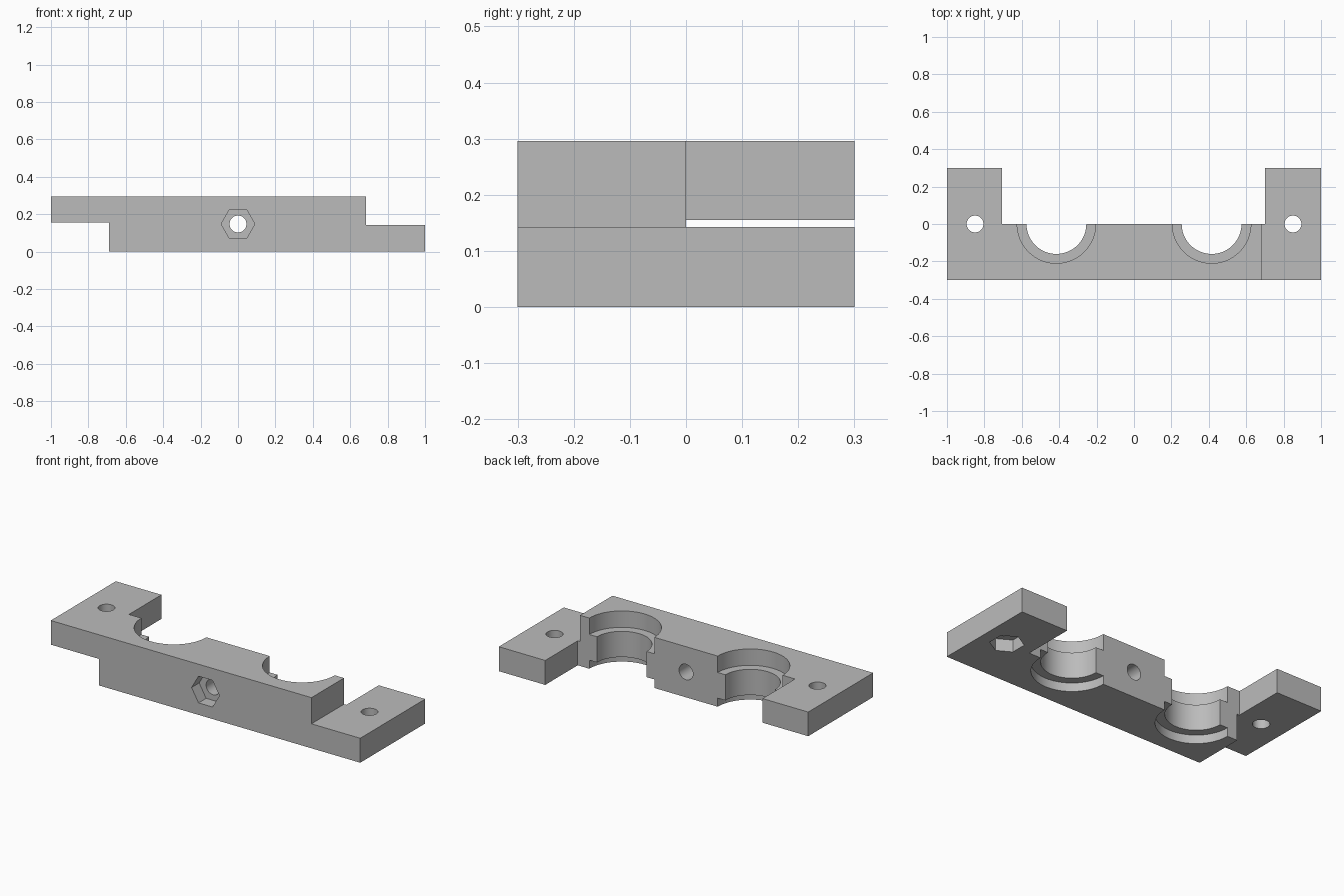
import bpy, bmesh, math
from mathutils import Matrix, Vector

cube = bpy.data.objects.get("Cube")
if cube:
    bpy.data.objects.remove(cube, do_unlink=True)

grey = bpy.data.materials.new("plain_grey")
grey.use_nodes = True
grey.diffuse_color = (0.5, 0.5, 0.5, 1)
grey.node_tree.nodes["Principled BSDF"].inputs["Base Color"].default_value = (0.5, 0.5, 0.5, 1)

TOP = 0.296          # full height
HALF_DEPTH = 0.3
MID = 0.148          # height of the clamp bolt
BORE_X = 0.415
EAR_X = 0.85
HOLE_R = 0.045
NUT_R = 0.09
NUT_DEPTH = 0.07


def make_object(name, bm):
    bmesh.ops.recalc_face_normals(bm, faces=bm.faces)
    mesh = bpy.data.meshes.new(name)
    bm.to_mesh(mesh)
    bm.free()
    mesh.materials.append(grey)
    obj = bpy.data.objects.new(name, mesh)
    bpy.context.collection.objects.link(obj)
    return obj


def extrude_profile(name, points, y0, y1):
    """Extrude an (x, z) outline along y."""
    bm = bmesh.new()
    face = bm.faces.new([bm.verts.new((x, y0, z)) for x, z in points])
    moved = bmesh.ops.extrude_face_region(bm, geom=[face])["geom"]
    verts = [v for v in moved if isinstance(v, bmesh.types.BMVert)]
    bmesh.ops.translate(bm, verts=verts, vec=(0, y1 - y0, 0))
    return make_object(name, bm)


def rod(start, end, radius, sides=64, turn=0):
    """Prism between two points, used as a drill."""
    start, end = Vector(start), Vector(end)
    axis = end - start
    spin = axis.to_track_quat("Z", "Y").to_matrix().to_4x4()
    matrix = Matrix.Translation((start + end) / 2) @ spin @ Matrix.Rotation(turn, 4, "Z")
    bm = bmesh.new()
    bmesh.ops.create_cone(bm, cap_ends=True, segments=sides, radius1=radius,
                          radius2=radius, depth=axis.length, matrix=matrix)
    return make_object("drill", bm)


def cut(target, cutter):
    cutter.hide_render = True
    mod = target.modifiers.new("cut", "BOOLEAN")
    mod.operation = "DIFFERENCE"
    mod.solver = "EXACT"
    mod.object = cutter
    bpy.context.view_layer.objects.active = target
    bpy.ops.object.modifier_apply(modifier=mod.name)
    bpy.data.objects.remove(cutter, do_unlink=True)


# Stepped bar with half-lapped ends
outline = [(-0.69, 0), (1, 0), (1, 0.143), (0.685, 0.143),
           (0.685, TOP), (-1, TOP), (-1, 0.155), (-0.69, 0.155)]
clamp = extrude_profile("clamp_half", outline, -HALF_DEPTH, HALF_DEPTH)

# Open the back between the two ears
opening = [(-0.705, -1), (0.70, -1), (0.70, 1), (-0.705, 1)]
cut(clamp, extrude_profile("opening", opening, 0, 1))

# Grooved half bores: wide at both ends, narrow collar between
for side in (-1, 1):
    x = side * BORE_X
    cut(clamp, rod((x, 0, -0.1), (x, 0, TOP + 0.1), 0.16))
    cut(clamp, rod((x, 0, 0.2), (x, 0, TOP + 0.1), 0.21))
    cut(clamp, rod((x, 0, -0.1), (x, 0, 0.05), 0.21))

# Screw holes through the ears
for side in (-1, 1):
    x = side * EAR_X
    cut(clamp, rod((x, 0, -0.1), (x, 0, TOP + 0.1), HOLE_R, 48))

# Nut trap under the lower ear
cut(clamp, rod((EAR_X, 0, -0.1), (EAR_X, 0, NUT_DEPTH), NUT_R, 6))

# Central clamp bolt hole and its nut trap in the front
cut(clamp, rod((0, -0.5, MID), (0, 0.2, MID), HOLE_R, 48))
cut(clamp, rod((0, -0.5, MID), (0, NUT_DEPTH - HALF_DEPTH, MID), NUT_R, 6, math.radians(90)))

# Smooth bores, crisp edges
bpy.ops.object.select_all(action="DESELECT")
clamp.select_set(True)
bpy.context.view_layer.objects.active = clamp
bpy.ops.object.shade_smooth_by_angle(angle=math.radians(30))
